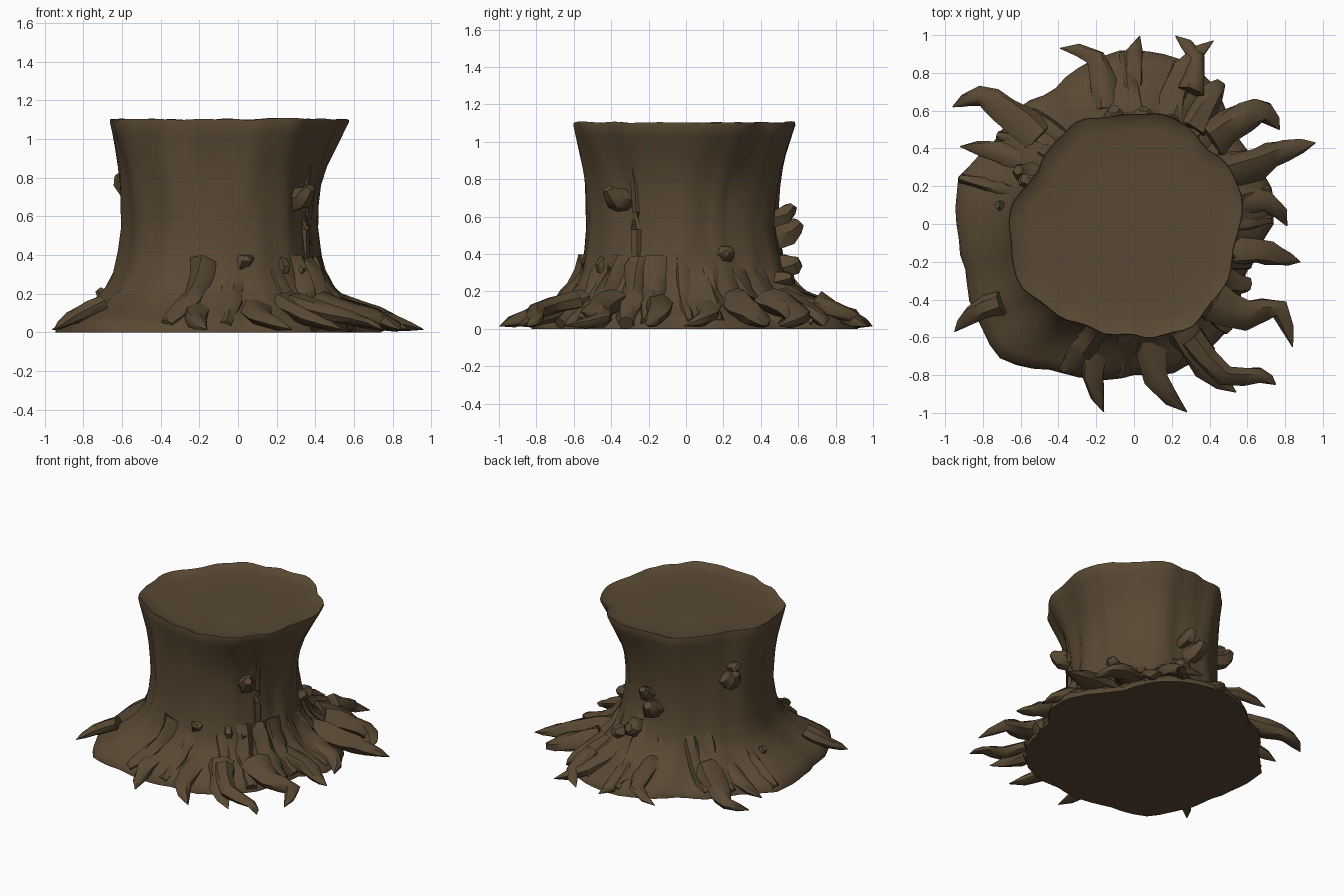
import bpy, bmesh, math, random
from mathutils import Vector, noise

cube = bpy.data.objects.get("Cube")
if cube:
    bpy.data.objects.remove(cube, do_unlink=True)
random.seed(4)

bark = bpy.data.materials.new("dark_brown_bark")
bark.use_nodes = True
COLOR = (0.1, 0.066, 0.033, 1)
bark.diffuse_color = COLOR
bark.node_tree.nodes["Principled BSDF"].inputs["Base Color"].default_value = COLOR


def finish(name, bm, angle):
    bmesh.ops.recalc_face_normals(bm, faces=bm.faces)
    mesh = bpy.data.meshes.new(name)
    bm.to_mesh(mesh)
    bm.free()
    mesh.materials.append(bark)
    obj = bpy.data.objects.new(name, mesh)
    bpy.context.collection.objects.link(obj)
    bpy.ops.object.select_all(action="DESELECT")
    obj.select_set(True)
    bpy.context.view_layer.objects.active = obj
    bpy.ops.object.shade_smooth_by_angle(angle=math.radians(angle))
    return obj


def bridge(bm, lower, upper):
    n = len(lower)
    for i in range(n):
        j = (i + 1) % n
        bm.faces.new((lower[i], lower[j], upper[j], upper[i]))


# Outlines: radius every 15 degrees, anticlockwise from +x
BASE = [.74, .75, .72, .72, .85, .91, .92, .90, .83, .87, .86, .96,
        .94, .93, .97, 1.01, .89, .85, .80, .82, .78, .74, .66, .64]
RIM = [.56, .59, .58, .57, .61, .60, .59, .59, .60, .60, .59, .62,
       .67, .68, .67, .64, .61, .60, .59, .61, .62, .59, .57, .55]


def sample(table, angle):
    t = angle / math.tau * len(table)
    i = int(t)
    return table[i % len(table)] * (1 - t + i) + table[(i + 1) % len(table)] * (t - i)


def waist(angle):
    return 0.5 - 0.095 * math.cos(angle) - 0.02 * math.sin(angle)


# Height, flare towards the base, flare towards the rim
LEVELS = [(0, 1, 0), (.04, .98, 0), (.08, .82, 0), (.12, .62, 0), (.17, .42, 0),
          (.23, .25, 0), (.31, .12, 0), (.42, .05, 0), (.54, 0, 0), (.66, 0, .04),
          (.76, 0, .13), (.86, 0, .32), (.95, 0, .58), (1.03, 0, .82), (1.09, 0, .99)]
SIDES = 72


def trunk_point(angle, z, low, high):
    w = waist(angle)
    r = w + (sample(BASE, angle) - w) * low + (sample(RIM, angle) - w) * high
    c, s = math.cos(angle), math.sin(angle)
    # Long vertical flutes, with lumpier bark close to the ground
    r += 0.035 * noise.noise((c * 3.2, s * 3.2, z * 0.9)) * (1 - low)
    r += 0.016 * noise.noise((c * 8, s * 8, z * 2.5)) * (1 - high)
    lump = 0.06 * noise.noise((c * 6, s * 6, 5)) * low * (1 - low) * 4
    return Vector((r * c, r * s, max(0, z + lump)))


# Trunk with flared foot and shallow dished top
bm = bmesh.new()
angles = [math.tau * i / SIDES for i in range(SIDES)]
rings = [[bm.verts.new(trunk_point(a, *lv)) for a in angles] for lv in LEVELS]
rim = []
for i, a in enumerate(angles):
    p = rings[-1][i].co
    chip = 0.012 * noise.noise((math.cos(a) * 5, math.sin(a) * 5, 9))
    rim.append(bm.verts.new((p.x * .995, p.y * .995, 1.103 + chip)))
rings.append(rim)
for scale, z in ((.95, 1.085), (.85, 1.075), (.45, 1.075)):
    rings.append([bm.verts.new((v.co.x * scale, v.co.y * scale, z)) for v in rim])
for lower, upper in zip(rings, rings[1:]):
    bridge(bm, lower, upper)
bm.faces.new(rings[-1])
bm.faces.new(rings[0])
finish("trunk", bm, 50)


def limb(name, points, radius, flat=1.0, tip=0.0, sides=7, rough=0.15):
    """Tapered, bent, knobbly tube along a path."""
    pts = [Vector(p) for p in points]
    path = []
    for i in range(len(pts) - 1):
        p0, p1, p2 = pts[max(i - 1, 0)], pts[i], pts[i + 1]
        p3 = pts[min(i + 2, len(pts) - 1)]
        for t in (0, .5):
            path.append(.5 * (2 * p1 + (p2 - p0) * t + (2 * p0 - 5 * p1 + 4 * p2 - p3) * t * t
                              + (3 * p1 - p0 - 3 * p2 + p3) * t ** 3))
    path.append(pts[-1])
    bm = bmesh.new()
    rings = []
    last = len(path) - 1
    for i, p in enumerate(path):
        along = (path[min(i + 1, last)] - path[max(i - 1, 0)]).normalized()
        side = along.cross(Vector((0, 0, 1)))
        side = side.normalized() if side.length > .01 else Vector((1, 0, 0))
        up = side.cross(along)
        r = radius * (tip + (1 - tip) * (1 - i / last) ** .65) + .003
        ring = []
        for k in range(sides):
            a = math.tau * k / sides
            q = r if i == last else r * random.uniform(1 - rough, 1 + rough)
            co = p + side * math.cos(a) * q + up * math.sin(a) * q * flat
            co.z = max(co.z, 0)
            ring.append(bm.verts.new(co))
        rings.append(ring)
    for lower, upper in zip(rings, rings[1:]):
        bridge(bm, lower, upper)
    bm.faces.new(rings[0])
    bm.faces.new(rings[-1])
    return finish(name, bm, 45)


# Spreading roots: thickness, then plan points from trunk to tip
ROOTS = [
    (.10, (-.5, .45), (-.68, .6), (-.82, .68), (-.96, .62)),
    (.09, (-.5, .3), (-.72, .38), (-.92, .41)),
    (.07, (-.7, -.42), (-.86, -.48), (-.95, -.57)),
    (.09, (-.2, -.55), (-.22, -.8), (-.16, -.995)),
    (.09, (.08, -.52), (.12, -.82), (.28, -.995)),
    (.09, (.25, -.55), (.38, -.76), (.54, -.89)),
    (.07, (.3, -.6), (.48, -.8), (.67, -.8), (.75, -.85)),
    (.10, (.42, -.4), (.6, -.48), (.77, -.45), (.84, -.65)),
    (.09, (.4, -.15), (.65, -.14), (.76, -.17), (.88, -.2)),
    (.09, (.4, .1), (.7, .12), (.81, -.01)),
    (.11, (.4, .25), (.65, .33), (.8, .39), (.96, .43)),
    (.10, (.4, .45), (.58, .57), (.7, .59), (.77, .5)),
    (.09, (.18, .55), (.26, .82), (.42, .97)),
    (.07, (.3, .7), (.33, .88), (.22, .995)),
    (.12, (-.04, .5), (-.02, .78), (.03, .995)),
    (.08, (-.15, .6), (-.2, .88), (-.39, .93)),
    (.09, (.3, .5), (.42, .7), (.48, .74)),
]
for n, (thick, *plan) in enumerate(ROOTS):
    steps = len(plan) - 1
    heights = [.015 + .13 * (1 - i / steps) ** 1.2 for i in range(steps + 1)]
    limb(f"root_{n + 1}", [(x, y, z) for (x, y), z in zip(plan, heights)],
         thick, flat=.75, rough=.18)

# Gnarled buttresses running down the flared foot
for n in range(20):
    a = (n / 20 * math.tau + random.uniform(-.1, .1)) % math.tau
    if 2.9 < a < 4.2:
        continue
    w, b = waist(a), sample(BASE, a)
    bend = random.uniform(-.15, .15)
    path = []
    for t, z in ((-.12, random.uniform(.28, .42)), (.2, .19), (.55, .1), (.97, .03)):
        r = w + (b - w) * t
        path.append((r * math.cos(a + bend * t), r * math.sin(a + bend * t), z))
    limb(f"buttress_{n + 1}", path, random.uniform(.05, .085), tip=.45, rough=.25)

# Broken branch stubs and burls: angle, height, reach, thickness, rise
STUBS = [(-48, .7, .11, .07, .05), (-50, .31, .07, .045, .03), (155, .75, .10, .07, .07),
         (158, .84, .07, .05, .01), (100, .52, .12, .08, .05), (94, .61, .09, .06, .05),
         (85, .33, .14, .08, .03), (30, .4, .06, .05, .02), (172, .16, .14, .05, .06),
         (-86, .37, .03, .07, .03), (-62, .36, .04, .05, -.06), (70, .25, .16, .07, .02)]
for n, (deg, z, reach, thick, rise) in enumerate(STUBS):
    a = math.radians(deg) % math.tau
    r = waist(a)
    out = Vector((math.cos(a), math.sin(a), 0))
    foot = out * (r - .06) + Vector((0, 0, z - .02))
    mid = out * (r + reach * .5) + Vector((0, 0, z))
    end = out * (r + reach) + Vector((0, 0, z + rise))
    limb(f"branch_stub_{n + 1}", [foot, mid, end], thick, tip=.35, sides=6, rough=.28)

# Loose bark splinter on the front and a bark ridge on the front left
for name, deg, low, high, thick in (("bark_splinter", 223, .2, .52, .025),
                                    ("bark_ridge", -38, .25, 1.0, .035)):
    a = math.radians(deg) % math.tau
    path = []
    for i in range(5):
        z = low + (high - low) * i / 4
        r = waist(a) + max(0, z - .72) * .3 - .012
        path.append((r * math.cos(a), r * math.sin(a), z))
    limb(name, path, thick, tip=.3, sides=6)
